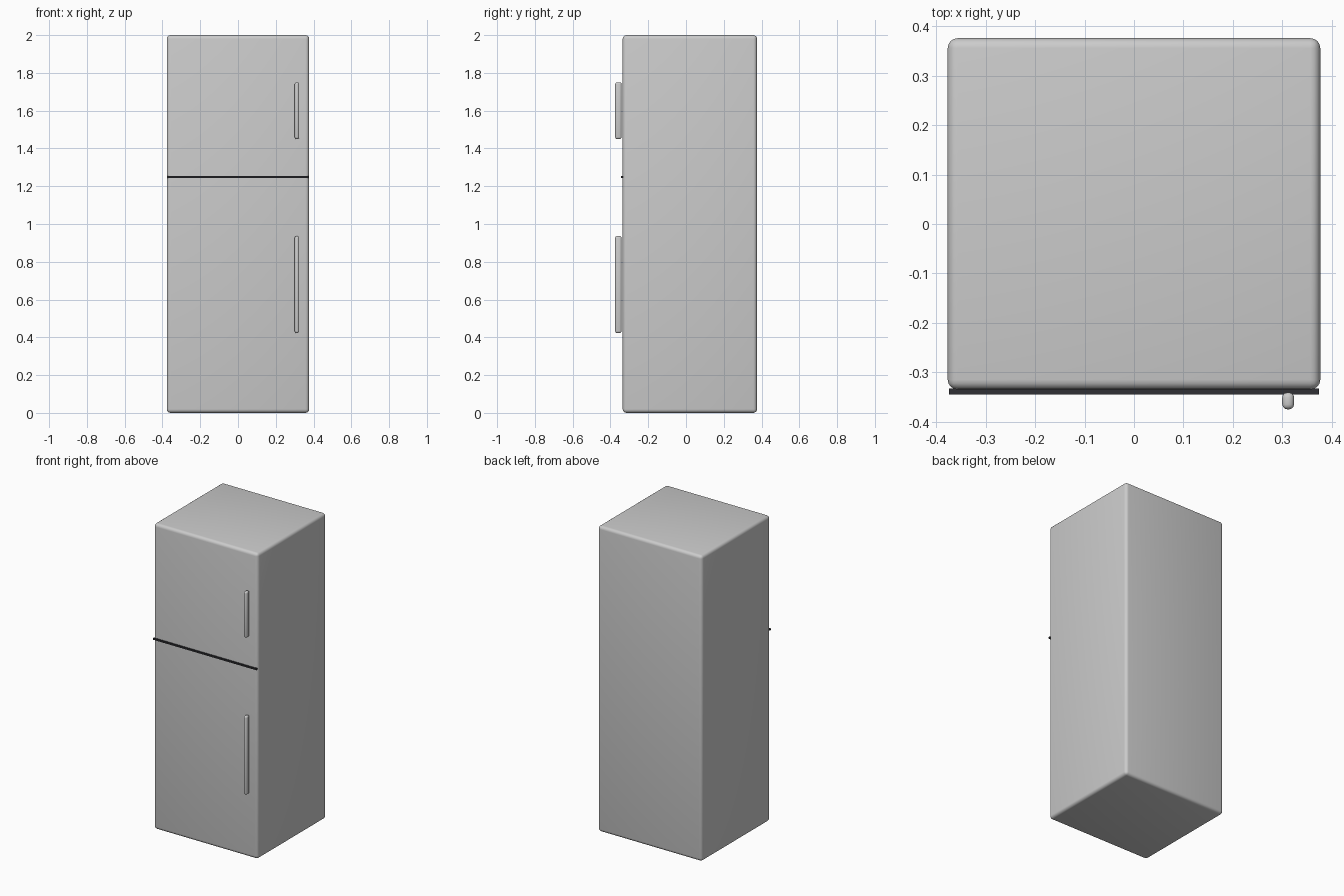
import bpy
from mathutils import Vector

if "Cube" in bpy.data.objects:
    bpy.data.objects.remove(bpy.data.objects["Cube"])


def rounded_box(name, lo, hi, radius=0.0, segments=3):
    """Box between two corners with rounded edges."""
    lo, hi = Vector(lo), Vector(hi)
    bpy.ops.mesh.primitive_cube_add(size=1, location=(lo + hi) / 2)
    ob = bpy.context.object
    ob.name = name
    ob.scale = hi - lo
    bpy.ops.object.transform_apply(location=False, rotation=False, scale=True)
    if radius:
        mod = ob.modifiers.new("rounding", 'BEVEL')
        mod.width = radius
        mod.segments = segments
        bpy.ops.object.modifier_apply(modifier=mod.name)
        bpy.ops.object.shade_smooth_by_angle(angle=0.9)
    return ob


# Cabinet
rounded_box("cabinet", (-0.377, -0.335, 0), (0.377, 0.376, 2), 0.02, 4)

# Dark strip between the two doors
seam = rounded_box("door_seam", (-0.374, -0.345, 1.243), (0.374, -0.333, 1.253))
dark = bpy.data.materials.new("dark_seam")
dark.diffuse_color = (0.03, 0.03, 0.035, 1)
dark.use_nodes = True
dark.node_tree.nodes["Principled BSDF"].inputs["Base Color"].default_value = dark.diffuse_color
seam.data.materials.append(dark)

# Door handles
for name, bottom, top in (("upper_handle", 1.45, 1.75), ("lower_handle", 0.423, 0.936)):
    rounded_box(name, (0.300, -0.375, bottom), (0.324, -0.341, top), 0.010, 3)
